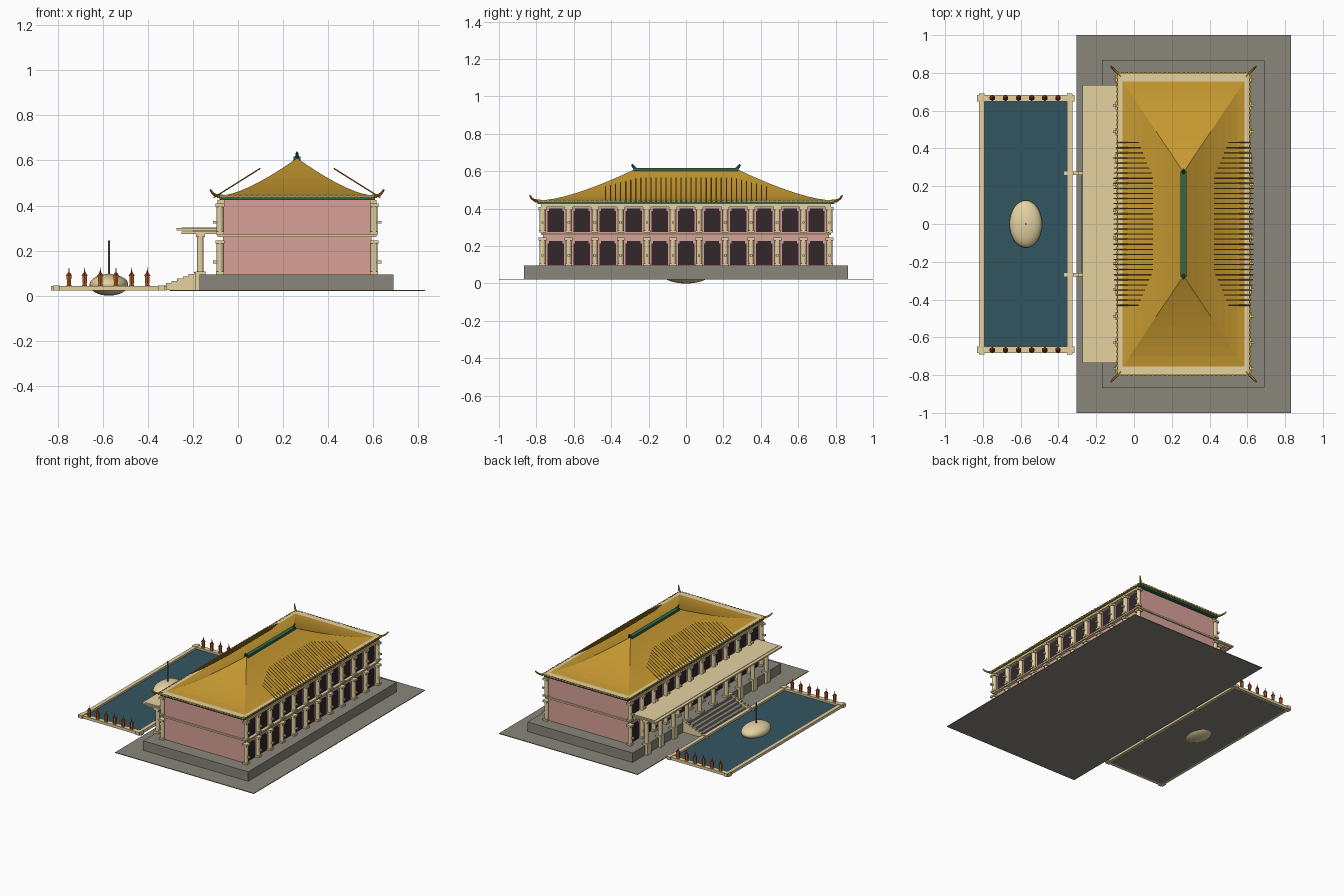
import bpy, bmesh
from mathutils import Matrix, Vector

if "Cube" in bpy.data.objects:
    bpy.data.objects.remove(bpy.data.objects["Cube"])


def material(name, r, g, b):
    m = bpy.data.materials.new(name)
    col = [(c / 255) ** 2.2 for c in (r, g, b)] + [1]
    m.use_nodes = True
    m.diffuse_color = col
    bsdf = next(n for n in m.node_tree.nodes if n.type == "BSDF_PRINCIPLED")
    bsdf.inputs["Base Color"].default_value = col
    return m


GREY = material("stone grey", 136, 133, 122)
PINK = material("wall pink", 216, 160, 152)
CREAM = material("cream stone", 228, 209, 160)
GOLD = material("roof gold", 198, 152, 52)
GREEN = material("glazed green", 55, 102, 78)
DARK = material("window dark", 52, 43, 46)
WATER = material("pool water", 54, 86, 96)
ORANGE = material("lantern orange", 186, 96, 40)
BRICK = material("lantern cap red", 140, 58, 34)

CX = 0.262                        # middle of the hall in x
COLS = [-0.767 + i * 0.1395 for i in range(12)]
FLOORS = [(0.095, 0.245), (0.272, 0.408)]


def box(bm, x0, x1, y0, y1, z0, z1):
    size = Matrix.Diagonal((x1 - x0, y1 - y0, z1 - z0, 1))
    mid = Matrix.Translation(((x0 + x1) / 2, (y0 + y1) / 2, (z0 + z1) / 2))
    bmesh.ops.create_cube(bm, size=1, matrix=mid @ size)


def cone(bm, a, b, r0, r1, n=10):
    """Round or tapered rod from point a to point b."""
    a, b = Vector(a), Vector(b)
    turn = (b - a).to_track_quat("Z", "Y").to_matrix().to_4x4()
    bmesh.ops.create_cone(bm, cap_ends=True, segments=n, radius1=r0, radius2=r1,
                          depth=(b - a).length, matrix=Matrix.Translation((a + b) / 2) @ turn)


def part(name, mat, build, smooth=False):
    bm = bmesh.new()
    build(bm)
    me = bpy.data.meshes.new(name)
    bm.to_mesh(me)
    bm.free()
    me.materials.append(mat)
    ob = bpy.data.objects.new(name, me)
    bpy.context.collection.objects.link(ob)
    for p in me.polygons:
        p.use_smooth = smooth


def boxes(name, mat, *dims):
    part(name, mat, lambda bm: [box(bm, *d) for d in dims])


# Ground, plinth and hall body
boxes("ground", GREY, (-0.305, 0.83, -1, 1, 0.02, 0.025))
boxes("plinth", GREY, (-0.17, 0.69, -0.866, 0.866, 0.025, 0.095))
boxes("hall_walls", PINK, (-0.067, 0.592, -0.765, 0.765, 0.095, 0.43))
boxes("floor_band", CREAM, (-0.09, 0.615, -0.775, 0.775, 0.26, 0.271))
boxes("top_beams", CREAM, (-0.09, -0.06, -0.775, 0.775, 0.408, 0.424),
      (0.585, 0.615, -0.775, 0.775, 0.408, 0.424))


# Columns on both long sides, two storeys
def columns(bm):
    for s in (-1, 1):
        x = CX + s * 0.342
        for y in COLS:
            for z0, z1 in FLOORS:
                cone(bm, (x, y, z0), (x, y, z1), 0.015, 0.015, 12)
                box(bm, x - 0.018, x + 0.018, y - 0.018, y + 0.018, z0, z0 + 0.012)
                box(bm, x - 0.019, x + 0.019, y - 0.021, y + 0.021, z1 - 0.014, z1)
                xa, xb = sorted((x, x + s * 0.032))
                box(bm, xa, xb, y - 0.006, y + 0.006, z0 + 0.048, z0 + 0.06)


part("columns", CREAM, columns)


# Windows: thin plates with clipped upper corners
def windows(bm):
    for s in (-1, 1):
        x = CX + s * 0.33
        for ya, yb in zip(COLS, COLS[1:]):
            m = (ya + yb) / 2
            for z0, z1 in ((0.098, 0.226), (0.274, 0.4)):
                for w, a, b in ((0.044, z0, z1 - 0.012), (0.036, z1 - 0.012, z1)):
                    box(bm, x - 0.004, x + 0.004, m - w, m + w, a, b)


part("windows", DARK, windows)

# Eaves
boxes("eave_soffit", GREEN, (-0.083, 0.607, -0.793, 0.793, 0.424, 0.437))
boxes("eave_top", CREAM, (-0.087, 0.611, -0.8, 0.8, 0.437, 0.446))


def tile_ends(bm):
    for s in (-1, 1):
        for i in range(65):
            y = -0.8 + i * 0.025
            x = CX + s * 0.35
            box(bm, x - 0.005, x + 0.005, y - 0.007, y + 0.007, 0.434, 0.447)
        for i in range(1, 28):
            x = CX - 0.35 + i * 0.025
            box(bm, x - 0.007, x + 0.007, s * 0.8 - 0.005, s * 0.8 + 0.005, 0.434, 0.447)


part("eave_tile_ends", GOLD, tile_ends)


# Concave hipped roof from shrinking rings
def roof(bm):
    prev = None
    for i in range(10):
        t = i / 9
        hx, hy, z = 0.318 * (1 - t) + 0.004, 0.755 - 0.475 * t, 0.446 + 0.162 * t ** 1.4
        ring = [bm.verts.new((CX + a * hx, b * hy, z))
                for a, b in ((-1, -1), (1, -1), (1, 1), (-1, 1))]
        if prev:
            for k in range(4):
                n = (k + 1) % 4
                bm.faces.new((prev[k], prev[n], ring[n], ring[k]))
        prev = ring
    bm.faces.new(prev)


part("roof", GOLD, roof)


# Straight tile ribs standing on the long slopes
def ribs(bm):
    for s in (-1, 1):
        for i in range(33):
            y = -0.43 + i * 0.0269
            end = 1 - max(0, abs(y) - 0.25) * 2
            a = Vector((CX + s * 0.37, y, 0.435))
            b = Vector((CX + s * 0.163, y, 0.565))
            cone(bm, a.lerp(b, 0.2 * (1 - end)), a.lerp(b, end), 0.003, 0.003, 4)


part("roof_ribs", GOLD, ribs)


# Ridge with upturned ends
def ridge(bm):
    box(bm, CX - 0.015, CX + 0.015, -0.28, 0.28, 0.6, 0.617)
    for s in (-1, 1):
        cone(bm, (CX, s * 0.27, 0.61), (CX, s * 0.29, 0.636), 0.01, 0.005, 8)


part("ridge", GREEN, ridge)


# Curled corner ornaments
def corners(bm):
    path = ((-0.015, 0.442, 0.006), (0.015, 0.444, 0.007), (0.03, 0.455, 0.006), (0.04, 0.47, 0.004))
    for sx in (-1, 1):
        for sy in (-1, 1):
            for (d, z, r), (e, w, q) in zip(path, path[1:]):
                cone(bm, (CX + sx * (0.345 + d), sy * (0.795 + d), z),
                     (CX + sx * (0.345 + e), sy * (0.795 + e), w), r, q, 8)


part("corner_ornaments", GOLD, corners)

# Porch on the pool side
boxes("porch_roof", CREAM, (-0.272, -0.067, -0.735, 0.735, 0.29, 0.3),
      (-0.25, -0.067, -0.725, 0.725, 0.3, 0.303),
      (-0.25, -0.067, -0.72, 0.72, 0.274, 0.285), (-0.2, -0.067, -0.7, 0.7, 0.285, 0.29))


def porch_columns(bm):
    for i in range(10):
        x, y = -0.167, -0.698 + i * 0.155
        cone(bm, (x, y, 0.095), (x, y, 0.275), 0.015, 0.015, 12)
        box(bm, x - 0.02, x + 0.02, y - 0.02, y + 0.02, 0.26, 0.275)
        box(bm, x - 0.022, x + 0.022, y - 0.022, y + 0.022, 0.025, 0.108)


part("porch_columns", CREAM, porch_columns)

# Stairs with stepped cheek walls
boxes("stairs", GREY, *[(-0.305 + i * 0.027, -0.165, -0.26, 0.26, 0.025, 0.037 + i * 0.0145)
                        for i in range(5)])
boxes("stair_cheeks", CREAM, *[(-0.37 + i * 0.025, -0.165, s * 0.268 - 0.009, s * 0.268 + 0.009,
                                0.025, 0.036 + i * 0.01) for i in range(8) for s in (-1, 1)])

# Pool with floor, rim and corner blocks
boxes("pool_floor", GREY, (-0.8, -0.345, -0.66, 0.66, 0.022, 0.025))
boxes("pool_water", WATER, (-0.8, -0.345, -0.66, 0.66, 0.025, 0.029))
boxes("pool_rim", CREAM, *[(-0.83, -0.315, s * 0.665 - 0.017, s * 0.665 + 0.017, 0.023, 0.043)
                           for s in (-1, 1)],
      *[(x - 0.014, x + 0.014, -0.66, 0.66, 0.023, 0.043) for x in (-0.806, -0.34)],
      *[(x - 0.014, x + 0.014, s * 0.668 - 0.022, s * 0.668 + 0.022, 0.023, 0.046)
        for x in (-0.806, -0.34) for s in (-1, 1)])


# Lanterns along the short pool rims
def lanterns(*rings):
    def build(bm):
        for s in (-1, 1):
            for i in range(6):
                x, y = -0.75 + i * 0.0695, s * 0.667
                for z0, z1, r0, r1 in rings:
                    cone(bm, (x, y, z0), (x, y, z1), r0, r1, 6)
    return build


part("lantern_bodies", ORANGE, lanterns((0.043, 0.053, 0.013, 0.009), (0.053, 0.09, 0.011, 0.012),
                                        (0.1, 0.124, 0.004, 0.001)))
part("lantern_caps", BRICK, lanterns((0.088, 0.103, 0.016, 0.005)))

# Island mound and pole in the pool
part("island", CREAM, lambda bm: bmesh.ops.create_uvsphere(
    bm, u_segments=32, v_segments=16, radius=1,
    matrix=Matrix.Translation((-0.573, 0, 0.048)) @ Matrix.Diagonal((0.086, 0.125, 0.048, 1))), True)
part("pole", GREY, lambda bm: cone(bm, (-0.573, 0, 0.05), (-0.573, 0, 0.245), 0.005, 0.005, 8))
